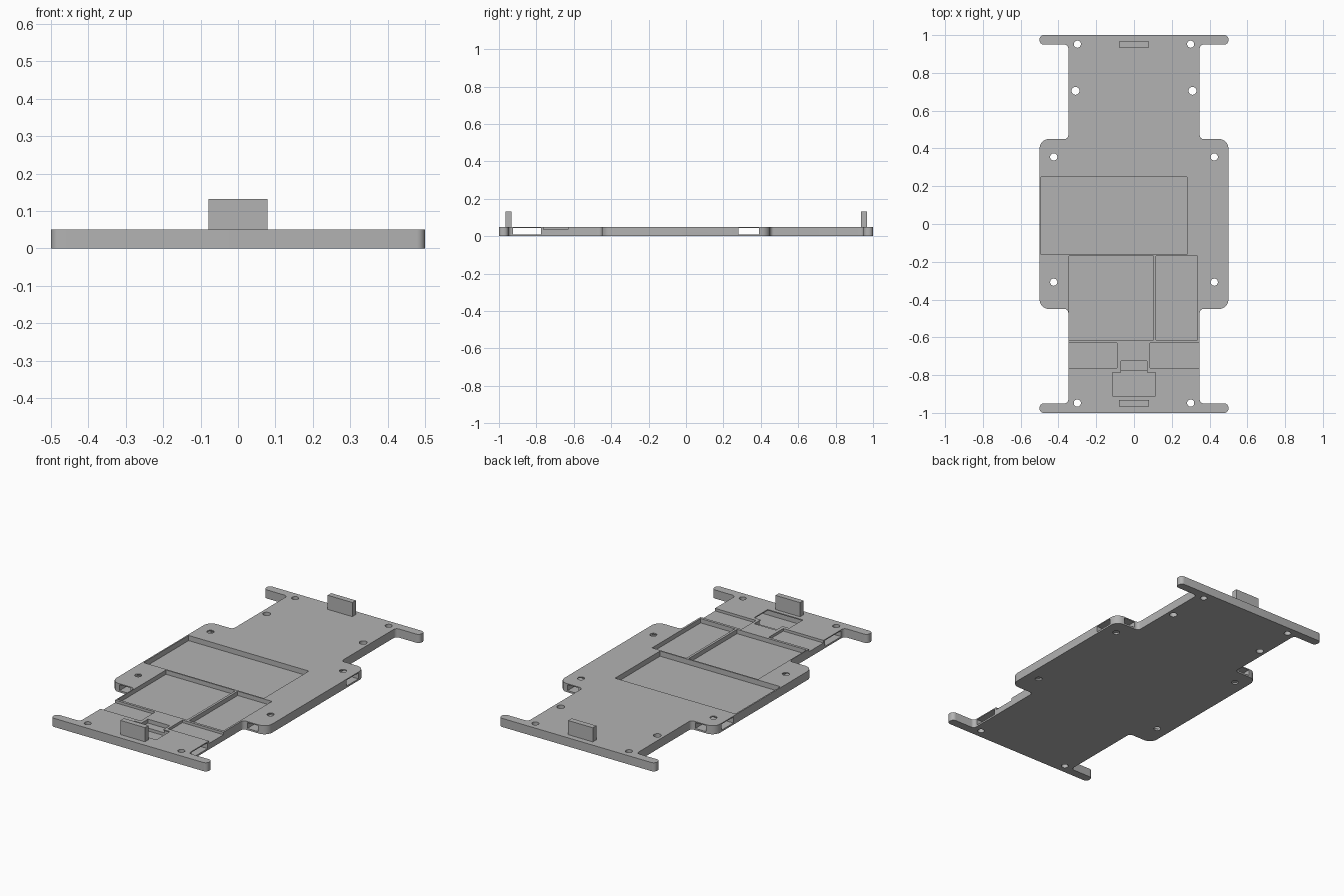
import bpy
import bmesh
import math
from mathutils import Vector

default = bpy.data.objects.get("Cube")
if default:
    bpy.data.objects.remove(default, do_unlink=True)

THICK = 0.05

grey = bpy.data.materials.new("plain grey")
grey.use_nodes = True
colour = (0.45, 0.45, 0.45, 1)
grey.diffuse_color = colour
grey.node_tree.nodes["Principled BSDF"].inputs["Base Color"].default_value = colour


def finish(name, bm):
    bmesh.ops.recalc_face_normals(bm, faces=bm.faces)
    mesh = bpy.data.meshes.new(name)
    bm.to_mesh(mesh)
    bm.free()
    mesh.materials.append(grey)
    obj = bpy.data.objects.new(name, mesh)
    bpy.context.scene.collection.objects.link(obj)
    return obj


def box(name, x0, x1, y0, y1, z0, z1):
    bm = bmesh.new()
    bmesh.ops.create_cube(bm, size=1)
    for v in bm.verts:
        v.co = ((x0 + x1) / 2 + v.co.x * (x1 - x0),
                (y0 + y1) / 2 + v.co.y * (y1 - y0),
                (z0 + z1) / 2 + v.co.z * (z1 - z0))
    return finish(name, bm)


def drill(x, y, r):
    bm = bmesh.new()
    bmesh.ops.create_cone(bm, cap_ends=True, segments=24, radius1=r, radius2=r, depth=0.3)
    bmesh.ops.translate(bm, verts=bm.verts, vec=(x, y, 0))
    return finish("drill", bm)


def rounded(corners, steps=6):
    """Round each right-angled corner (x, y, radius) of an outline."""
    pts = []
    for i, (x, y, r) in enumerate(corners):
        p = Vector((x, y))
        before = (Vector(corners[i - 1][:2]) - p).normalized()
        after = (Vector(corners[(i + 1) % len(corners)][:2]) - p).normalized()
        centre = p + r * (before + after)
        for k in range(steps + 1):
            t = math.pi / 2 * k / steps
            pts.append(centre - r * (after * math.cos(t) + before * math.sin(t)))
    return pts


# Base plate: one quarter of the outline, mirrored both ways
quarter = [(0.5, 0.45, 0.05), (0.348, 0.45, 0.02), (0.348, 0.95, 0.02),
           (0.5, 0.95, 0.022), (0.5, 1.0, 0.022)]
back = quarter + [(-x, y, r) for x, y, r in reversed(quarter)]
outline = back + [(x, -y, r) for x, y, r in reversed(back)]
bm = bmesh.new()
face = bm.faces.new([bm.verts.new((p.x, p.y, 0)) for p in rounded(outline)])
top = bmesh.ops.extrude_face_region(bm, geom=[face])["geom"]
bmesh.ops.translate(bm, verts=[v for v in top if isinstance(v, bmesh.types.BMVert)],
                    vec=(0, 0, THICK))
plate = finish("base_plate", bm)

# Recessed pockets in the top: x range, y range, floor height
pockets = [
    (-0.492, 0.28, -0.162, 0.25, 0.02),     # wide pocket
    (-0.343, 0.103, -0.615, -0.17, 0.025),  # square pocket
    (0.117, 0.337, -0.615, -0.17, 0.025),   # narrow pocket
    (-0.4, -0.09, -0.763, -0.63, 0.035),    # side notches
    (0.085, 0.4, -0.763, -0.63, 0.035),
    (-0.113, 0.113, -0.91, -0.785, 0.03),   # front socket
    (-0.07, 0.07, -0.79, -0.725, 0.027),
]
cutters = [box("pocket", *p, 0.1) for p in pockets]

# Tunnels across the plate and blind slots into the wings
low, high = 0.01, 0.044
cutters.append(box("tunnel", -0.6, 0.6, -0.925, -0.775, low, high))
cutters.append(box("tunnel", -0.6, 0.6, 0.28, 0.39, low, high))
for s in (-1, 1):
    x0, x1 = sorted((s * 0.375, s * 0.445))
    cutters.append(box("slot", x0, x1, -0.5, -0.24, low, high))
    cutters.append(box("slot", x0, x1, 0.34, 0.5, low, high))
    # Screw holes
    for x, y, r in ((0.3, 0.952, 0.019), (0.3, -0.948, 0.019), (0.31, 0.705, 0.021),
                    (0.425, 0.355, 0.019), (0.425, -0.308, 0.019)):
        cutters.append(drill(s * x, y, r))

for cutter in cutters:
    cutter.hide_render = True
    mod = plate.modifiers.new("cut", "BOOLEAN")
    mod.operation = "DIFFERENCE"
    mod.solver = "EXACT"
    mod.object = cutter

# Bake the cuts and drop the cutters
bpy.context.view_layer.update()
graph = bpy.context.evaluated_depsgraph_get()
cut_mesh = bpy.data.meshes.new_from_object(plate.evaluated_get(graph))
plate.modifiers.clear()
plate.data = cut_mesh
for cutter in cutters:
    bpy.data.objects.remove(cutter, do_unlink=True)

for o in bpy.context.selected_objects:
    o.select_set(False)
plate.select_set(True)
bpy.context.view_layer.objects.active = plate
bpy.ops.object.shade_smooth_by_angle(angle=math.radians(30))

# Upright end tabs
for name, y in (("front_tab", -0.949), ("back_tab", 0.951)):
    box(name, -0.079, 0.079, y - 0.016, y + 0.016, THICK - 0.005, 0.132)
